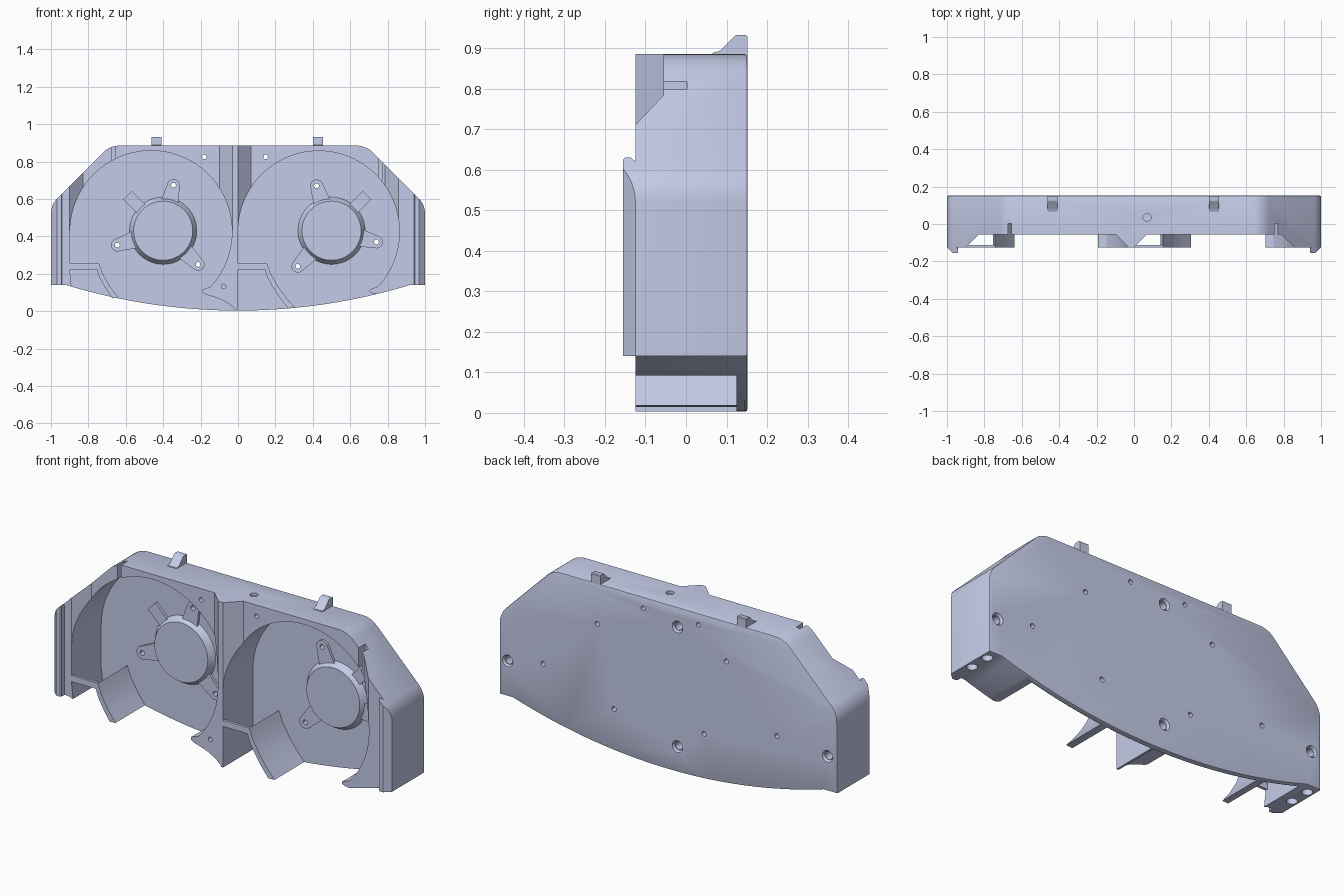
import bpy, bmesh, math
from mathutils import Matrix, Vector

if "Cube" in bpy.data.objects:
    bpy.data.objects.remove(bpy.data.objects["Cube"])

mat = bpy.data.materials.new("light_blue_grey")
mat.diffuse_color = (0.591, 0.638, 0.855, 1)
mat.use_nodes = True
mat.node_tree.nodes["Principled BSDF"].inputs["Base Color"].default_value = mat.diffuse_color


def finish(bm, name):
    bmesh.ops.recalc_face_normals(bm, faces=bm.faces)
    me = bpy.data.meshes.new(name)
    bm.to_mesh(me)
    bm.free()
    ob = bpy.data.objects.new(name, me)
    bpy.context.collection.objects.link(ob)
    me.materials.append(mat)
    return ob


def prism(name, pts, a, b, axis="y"):
    """Extrude a closed profile along y (x,z points), z (x,y points) or x (y,z points)."""
    place = {"y": lambda p: (p[0], a, p[1]), "z": lambda p: (p[0], p[1], a),
             "x": lambda p: (a, p[0], p[1])}[axis]
    step = {"y": (0, b - a, 0), "z": (0, 0, b - a), "x": (b - a, 0, 0)}[axis]
    bm = bmesh.new()
    f = bm.faces.new([bm.verts.new(place(p)) for p in pts])
    ext = bmesh.ops.extrude_face_region(bm, geom=[f])
    bmesh.ops.translate(bm, vec=step, verts=[v for v in ext["geom"] if isinstance(v, bmesh.types.BMVert)])
    return finish(bm, name)


def cyl(name, start, end, r1, r2=None, n=32):
    s, e = Vector(start), Vector(end)
    bm = bmesh.new()
    m = Matrix.Translation((s + e) / 2) @ (e - s).to_track_quat("Z", "Y").to_matrix().to_4x4()
    bmesh.ops.create_cone(bm, cap_ends=True, segments=n, radius1=r1,
                          radius2=r1 if r2 is None else r2, depth=(e - s).length, matrix=m)
    return finish(bm, name)


def boolean(ob, tool, op="DIFFERENCE", keep=False):
    mod = ob.modifiers.new("cut", "BOOLEAN")
    mod.operation, mod.object, mod.solver = op, tool, "EXACT"
    bpy.context.view_layer.objects.active = ob
    bpy.ops.object.modifier_apply(modifier=mod.name)
    if not keep:
        bpy.data.objects.remove(tool, do_unlink=True)


def arc(cx, cz, r, a0, a1, n):
    return [(cx + r * math.cos(math.radians(a0 + (a1 - a0) * i / n)),
             cz + r * math.sin(math.radians(a0 + (a1 - a0) * i / n))) for i in range(n + 1)]


FRONT, FLOOR, BACK = -0.125, 0.125, 0.152

# Housing outline: curved bottom, straight sides, chamfered and rounded top corners
R = 3.158
half = math.degrees(math.asin(0.92 / R))
right = [(1, 0.14)] + arc(0.88, 0.52, 0.12, 0, 45, 8) + arc(0.635, 0.765, 0.12, 45, 90, 8)
bottom = arc(0, R + 0.003, R, -90 - half, -90 + half, 48)
outline = bottom + right + [(-x, z) for x, z in reversed(right)]
housing = prism("housing", outline, FRONT, BACK)

# Soft rim around the back face
bm = bmesh.new()
bm.from_mesh(housing.data)
rim = [e for e in bm.edges if all(v.co.y > BACK - 1e-4 for v in e.verts)]
bmesh.ops.bevel(bm, geom=rim, offset=0.007, segments=2, profile=0.5, affect="EDGES")
bm.to_mesh(housing.data)
bm.free()

# Lowered front above the fans, with sloped shoulders
for x0, x1, x2, x3 in [(-0.9, -0.83, -0.1, -0.03), (0, 0.07, 0.785, 0.86)]:
    s = 0.01 / 0.07 * (x1 - x0)
    boolean(housing, prism("cutter", [(x0 - s, FRONT - 0.01), (x1, -0.055), (x2, -0.055),
                                      (x3 + s, FRONT - 0.01)], 0.43, 1, "z"))

# Fan chambers: round at the top, open at the bottom, with a tongue on the right
left_chamber = (arc(-0.465, 0.425, 0.433, -43, 180, 64)
                + [(-0.898, 0.21), (-0.89, 0.13), (-0.89, -0.1), (-0.012, -0.1), (-0.012, 0.008),
                   (-0.045, 0.037), (-0.085, 0.06), (-0.125, 0.075), (-0.17, 0.088),
                   (-0.19, 0.1), (-0.192, 0.113), (-0.18, 0.119)])
right_chamber = (arc(0.4315, 0.425, 0.4315, -43, 180, 64)
                 + [(0, -0.1), (0.755, -0.1), (0.755, 0.09), (0.725, 0.095),
                    (0.705, 0.102), (0.702, 0.113), (0.715, 0.12)])
for chamber in (left_chamber, right_chamber):
    boolean(housing, prism("cutter", chamber, -0.3, FLOOR))

# Cable slots in the upper shoulders
for x, z in [(-0.665, 0.8), (0.762, 0.7)]:
    boolean(housing, prism("cutter", [(x - 0.01, z), (x + 0.01, z), (x + 0.01, 1), (x - 0.01, 1)], -0.2, 0.002))

# Blind screw holes: four in the back with wide mouths, two under each side, one on top
for x, z in [(-0.056, 0.78), (-0.056, 0.14), (0.95, 0.33), (-0.945, 0.325)]:
    boolean(housing, cyl("cutter", (x, 0.06, z), (x, 0.2, z), 0.021))
    boolean(housing, cyl("cutter", (x, BACK - 0.012, z), (x, BACK + 0.01, z), 0.024, 0.037))
for sx in (-1, 1):
    for y in (-0.015, 0.095):
        boolean(housing, cyl("cutter", (sx * 0.966, y, 0.05), (sx * 0.966, y, 0.2), 0.026))
boolean(housing, cyl("cutter", (0.07, 0.035, 0.87), (0.07, 0.035, 1), 0.021))

# Small through holes
for x, z in [(-0.18, 0.825), (0.148, 0.825)]:
    boolean(housing, cyl("cutter", (x, -0.3, z), (x, 0.3, z), 0.012, n=20))
boolean(housing, cyl("cutter", (-0.077, -0.3, 0.132), (-0.077, -0.05, 0.132), 0.012, n=20))


def arm(cx, cz, tx, tz, w0, w1, rounded):
    """Tapered arm from the hub centre to a tip."""
    ang = math.degrees(math.atan2(tz - cz, tx - cx))
    c, s = math.cos(math.radians(ang)), math.sin(math.radians(ang))
    L = math.hypot(tx - cx, tz - cz)
    base = [(cx + 0.1 * c + k * w0 * s, cz + 0.1 * s - k * w0 * c) for k in (-1, 1)]
    if rounded:
        tip = arc(tx, tz, w1, ang - 90, ang + 90, 12)
    else:
        tip = [(cx + L * c + k * w1 * s, cz + L * s - k * w1 * c) for k in (1, -1)]
    return prism("arm", base + tip, FLOOR - 0.014, FLOOR + 0.004)


# Fan mounts: raised hub, three screw arms and one cable arm
mounts = [("left", -0.4, 0.43, [(-0.345, 0.673), (-0.645, 0.353), (-0.213, 0.25)], (-0.59, 0.62)),
          ("right", 0.5, 0.43, [(0.42, 0.67), (0.74, 0.37), (0.32, 0.24)], (0.69, 0.62))]
for side, cx, cz, tips, plug in mounts:
    hub = cyl(side + "_fan_mount", (cx, FLOOR + 0.004, cz), (cx, FLOOR - 0.035, cz), 0.182, 0.158, 64)
    for tx, tz in tips:
        boolean(hub, arm(cx, cz, tx, tz, 0.055, 0.034, True), "UNION")
    boolean(hub, arm(cx, cz, *plug, 0.032, 0.032, False), "UNION")
    for tx, tz in tips:
        hole = cyl("cutter", (tx, -0.3, tz), (tx, 0.3, tz), 0.013, n=20)
        boolean(hub, hole, keep=True)
        boolean(housing, hole)

# Outlet vanes: curved blade plus a thin bar across the front
upper = [(0.155, 0.255), (0.175, 0.2), (0.215, 0.13), (0.26, 0.07), (0.305, 0.018)]
lower = [(0.268, 0.015), (0.225, 0.069), (0.188, 0.125), (0.157, 0.18), (0.143, 0.222)]
for side, x, n in (("left", -0.898, 1), ("right", 0, 0)):
    blade = upper[:len(upper) - n] + lower[n:]
    prism(side + "_vane", [(x + px, pz) for px, pz in blade], FRONT, FLOOR + 0.003)
    prism(side + "_vane_bar", [(x - 0.004, 0.222), (x + 0.146, 0.222), (x + 0.155, 0.255),
                               (x - 0.004, 0.255)], FRONT, FRONT + 0.014)

# Raised guide rails on the front of both sides, trimmed to the outline
trim = prism("cutter", outline, -0.4, 0.4)
for side, sx in (("left", -1), ("right", 1)):
    rail = prism(side + "_rail", [(sx * x, y) for x, y in [
        (0.94, -0.12), (0.94, -0.15), (0.945, -0.155), (0.968, -0.155), (1, -0.125), (1, -0.12)]],
        0.14, 0.643, "z")
    for v in rail.data.vertices:
        if v.co.z > 0.6 and v.co.y > -0.14:
            v.co.z = 0.615
    boolean(rail, trim, "INTERSECT", keep=True)
bpy.data.objects.remove(trim, do_unlink=True)

# Snap hooks on the top edge
for side, x in (("left", -0.435), ("right", 0.428)):
    prism(side + "_hook", [(0.065, 0.88), (0.065, 0.888), (0.085, 0.894), (0.12, 0.93), (0.125, 0.932),
                           (0.148, 0.932), (BACK, 0.928), (BACK, 0.88)], x - 0.027, x + 0.027, "x")

# Smooth round walls, keep hard edges
bpy.ops.object.select_all(action="DESELECT")
for ob in bpy.context.scene.objects:
    ob.select_set(True)
bpy.context.view_layer.objects.active = housing
bpy.ops.object.shade_smooth_by_angle(angle=math.radians(30))
